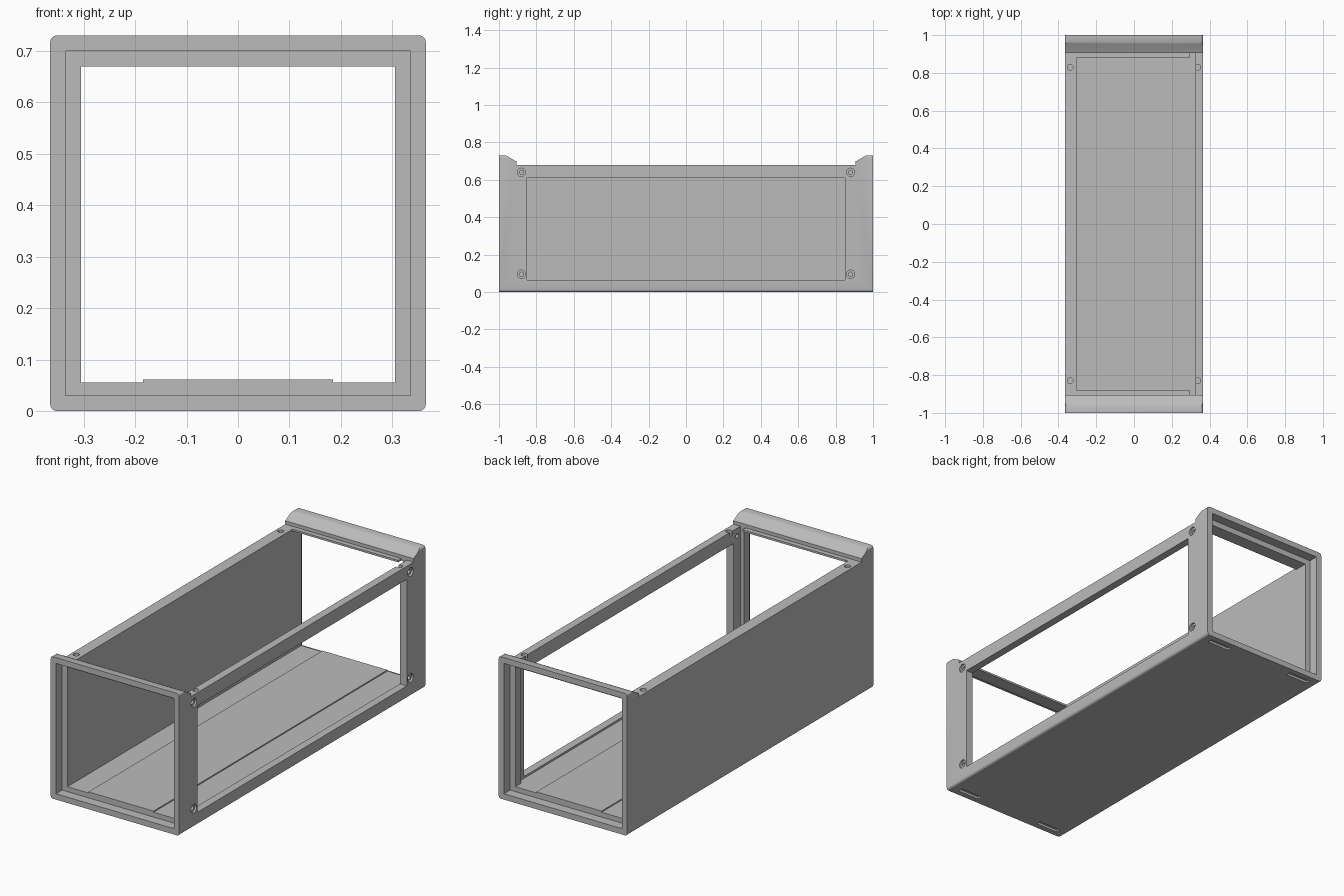
import bpy
import bmesh
from math import pi
from mathutils import Matrix, Vector

old = bpy.data.objects.get("Cube")
if old:
    bpy.data.objects.remove(old, do_unlink=True)

GREY = (0.5, 0.5, 0.5, 1.0)
metal = bpy.data.materials.new("plain_grey")
metal.use_nodes = True
metal.diffuse_color = GREY
metal.node_tree.nodes["Principled BSDF"].inputs["Base Color"].default_value = GREY


def finish(name, bm):
    bmesh.ops.recalc_face_normals(bm, faces=bm.faces)
    mesh = bpy.data.meshes.new(name)
    bm.to_mesh(mesh)
    bm.free()
    mesh.materials.append(metal)
    obj = bpy.data.objects.new(name, mesh)
    bpy.context.collection.objects.link(obj)
    return obj


def box(name, x, y, z, round_edges=0.0):
    """Box from (min, max) ranges, optionally rounded along y."""
    bm = bmesh.new()
    bmesh.ops.create_cube(bm, size=1)
    for v in bm.verts:
        v.co = Vector([r[0] if c < 0 else r[1] for c, r in zip(v.co, (x, y, z))])
    if round_edges:
        edges = [e for e in bm.edges
                 if abs(e.verts[0].co.y - e.verts[1].co.y) > 1]
        bmesh.ops.bevel(bm, geom=edges, offset=round_edges, segments=4,
                        profile=0.5, affect='EDGES')
    return finish(name, bm)


def rod(name, centre, radius, depth, axis):
    bm = bmesh.new()
    turn = Matrix.Rotation(pi / 2, 4, 'Y') if axis == 'X' else Matrix()
    bmesh.ops.create_cone(bm, cap_ends=True, segments=24, radius1=radius,
                          radius2=radius, depth=depth,
                          matrix=Matrix.Translation(centre) @ turn)
    return finish(name, bm)


def prism(name, profile, half_width):
    """Extrude a (y, z) profile across x."""
    bm = bmesh.new()
    face = bm.faces.new([bm.verts.new((-half_width, y, z)) for y, z in profile])
    ext = bmesh.ops.extrude_face_region(bm, geom=[face])["geom"]
    moved = [v for v in ext if isinstance(v, bmesh.types.BMVert)]
    bmesh.ops.translate(bm, verts=moved, vec=(2 * half_width, 0, 0))
    # The extrusion drops the first cap, so close the open end again
    rim = [e for e in bm.edges if e.is_boundary]
    if rim:
        bmesh.ops.holes_fill(bm, edges=rim)
    return finish(name, bm)


def cut(target, cutter):
    cutter.hide_render = True
    mod = target.modifiers.new("cut", 'BOOLEAN')
    mod.operation = 'DIFFERENCE'
    mod.solver = 'EXACT'
    mod.object = cutter
    bpy.context.view_layer.objects.active = target
    bpy.ops.object.modifier_apply(modifier=mod.name)
    bpy.data.objects.remove(cutter, do_unlink=True)
    bpy.context.view_layer.update()


# Outer shell with rounded long edges
case = box("case_shell", (-0.365, 0.365), (-1, 1), (0, 0.73), 0.013)

# Lower the top between the two end lips
lip = [(0.905, 0.68), (0.905, 0.698), (0.918, 0.704), (0.953, 0.725),
       (0.962, 0.73), (0.962, 0.8)]
cut(case, prism("lip_cutter", lip + [(-y, z) for y, z in reversed(lip)], 0.5))

# Tunnel through both ends, then the wider main bay with its open top
cut(case, box("tunnel_cutter", (-0.305, 0.305), (-1.1, 1.1), (0.055, 0.67)))
cut(case, box("bay_cutter", (-0.305, 0.3), (-0.88, 0.88), (0.055, 0.9)))
cut(case, box("slot_cutter", (0.295, 0.325), (-0.905, 0.905), (0.055, 0.69)))

# Side window
cut(case, box("window_cutter", (0.2, 0.5), (-0.85, 0.85), (0.065, 0.612)))

for s in (-1, 1):
    # Stepped recess in each end frame
    near, far = sorted((s * 0.95, s * 1.1))
    cut(case, box("recess_cutter", (-0.335, 0.335), (near, far), (0.03, 0.70)))
    # Screw holes through the side panel, with counterbores
    for z in (0.095, 0.64):
        cut(case, rod("bore_cutter", (0.365, s * 0.88, z), 0.022, 0.02, 'X'))
        cut(case, rod("hole_cutter", (0.345, s * 0.88, z), 0.011, 0.08, 'X'))
    for t in (-1, 1):
        # Screw holes in the top rails
        cut(case, rod("top_hole_cutter", (t * 0.338, s * 0.83, 0.68), 0.015, 0.04, 'Z'))
        # Shallow foot slots underneath
        slot_x = sorted((t * 0.19, t * 0.315))
        slot_y = sorted((s * 0.945, s * 0.97))
        cut(case, box("foot_slot_cutter", slot_x, slot_y, (-0.1, 0.012)))

# Raised strip along the floor
box("floor_strip", (-0.185, 0.185), (-0.95, 0.95), (0.05, 0.061))

# Smooth the rounded edges, keep the rest crisp
bpy.context.view_layer.update()
bpy.ops.object.select_all(action='DESELECT')
case.select_set(True)
bpy.context.view_layer.objects.active = case
bpy.ops.object.shade_smooth_by_angle(angle=pi / 6)
